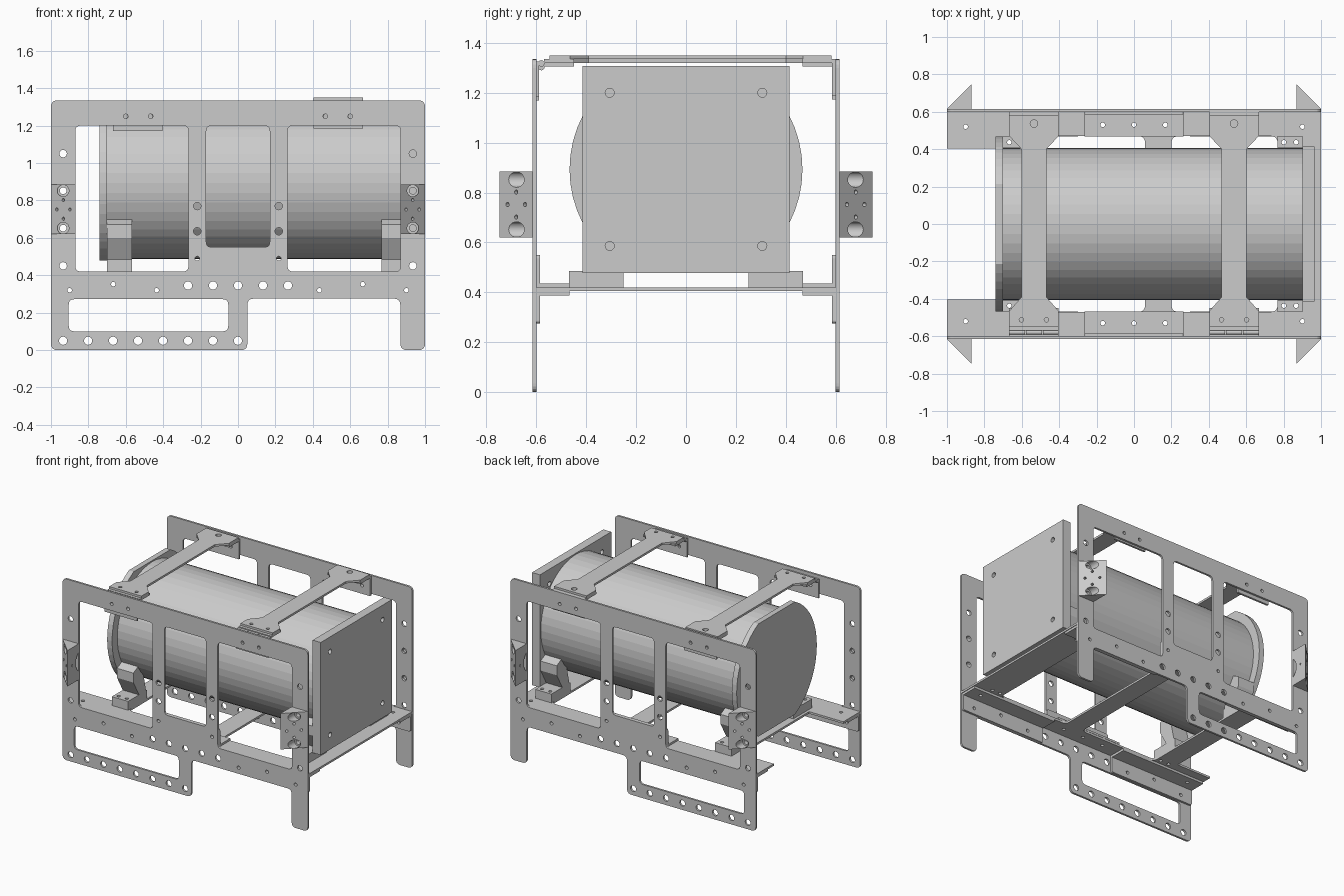
import bpy, bmesh, math
from mathutils import Matrix, Vector

if "Cube" in bpy.data.objects:
    bpy.data.objects.remove(bpy.data.objects["Cube"])

XY = Matrix.Identity(3)
XZ = Matrix(((1, 0, 0), (0, 0, 1), (0, 1, 0)))    # profile in x,z, thickness along y
YZ = Matrix(((0, 0, 1), (1, 0, 0), (0, 1, 0)))    # profile in y,z, thickness along x


def rounded(pts, r, n=5):
    out = []
    for i, p in enumerate(pts):
        p = Vector(p)
        a = (Vector(pts[i - 1]) - p).normalized()
        b = (Vector(pts[(i + 1) % len(pts)]) - p).normalized()
        out += [p + a * r * (1 - k / n) ** 2 + b * r * (k / n) ** 2 for k in range(n + 1)]
    return out


def rect(x0, x1, y0, y1, r=0):
    pts = [(x0, y0), (x1, y0), (x1, y1), (x0, y1)]
    return rounded(pts, r) if r else pts


def hole(x, y, r=0.012, n=16):
    return [(x + r * math.cos(2 * math.pi * k / n), y + r * math.sin(2 * math.pi * k / n)) for k in range(n)]


def holes(points, r=0.012):
    return [hole(x, y, r) for x, y in points]


def mirror(ob, x=False, y=True):
    m = ob.modifiers.new("mirror", 'MIRROR')
    m.use_axis = (x, y, False)
    m.use_mirror_merge = False


def plate(name, outer, cuts, lo, hi, axes, mir=False):
    """Flat sheet with holes, between lo and hi along its thickness axis."""
    cu = bpy.data.curves.new(name, 'CURVE')
    cu.dimensions, cu.fill_mode, cu.extrude = '2D', 'BOTH', (hi - lo) / 2
    for loop in [outer] + cuts:
        sp = cu.splines.new('POLY')
        sp.points.add(len(loop) - 1)
        for q, c in zip(sp.points, loop):
            q.co = (c[0], c[1], 0, 1)
        sp.use_cyclic_u = True
    tmp = bpy.data.objects.new(name + "_tmp", cu)
    bpy.context.scene.collection.objects.link(tmp)
    dg = bpy.context.evaluated_depsgraph_get()
    me = bpy.data.meshes.new_from_object(tmp.evaluated_get(dg))
    bpy.data.objects.remove(tmp)
    me.transform(Matrix.Translation(axes @ Vector((0, 0, (lo + hi) / 2))) @ axes.to_4x4())
    bm = bmesh.new()
    bm.from_mesh(me)
    bmesh.ops.remove_doubles(bm, verts=bm.verts, dist=1e-5)
    bmesh.ops.recalc_face_normals(bm, faces=bm.faces)
    bm.to_mesh(me)
    bm.free()
    for p in me.polygons:
        p.use_smooth = False
    ob = bpy.data.objects.new(name, me)
    bpy.context.scene.collection.objects.link(ob)
    if mir:
        mirror(ob)
    return ob


def rod(name, a, b, r, n=24):
    a, b = Vector(a), Vector(b)
    bpy.ops.mesh.primitive_cylinder_add(vertices=n, radius=r, depth=(b - a).length, location=(a + b) / 2,
                                        rotation=(b - a).to_track_quat('Z', 'Y').to_euler())
    bpy.context.object.name = name
    return bpy.context.object


# Side plates: frame with windows, lower slot and bolt holes
outline = rounded([(-1, 0), (0.05, 0), (0.05, 0.275), (0.868, 0.275), (0.868, 0), (1, 0), (1, 1.335), (-1, 1.335)], 0.035)
low_holes = [(s * x, z) for s in (-1, 1) for x, z in ((0.9, 0.32), (0.435, 0.32), (0.667, 0.352))]
side_cuts = [rect(-0.87, -0.265, 0.42, 1.2, 0.03), rect(-0.17, 0.17, 0.55, 1.2, 0.03),
             rect(0.265, 0.87, 0.42, 1.2, 0.03), rect(-0.905, -0.052, 0.1, 0.272, 0.03)]
side_cuts += holes([(-0.935 + 0.1335 * i, 0.05) for i in range(8)], 0.022)
side_cuts += holes([(0.1335 * i, 0.345) for i in range(-2, 3)], 0.022)
side_cuts += holes([(s * 0.935, z) for s in (-1, 1) for z in (0.45, 0.65, 0.85, 1.05)], 0.02)
side_cuts += holes([(s * 0.218, z) for s in (-1, 1) for z in (0.635, 0.77)], 0.02)
side_cuts += holes(low_holes)
side_cuts += holes([(s * x, z) for s in (-1, 1) for x, z in ((0.6, 1.25), (0.467, 1.25), (0.218, 0.49))])
plate("side_plate", outline, side_cuts, 0.6, 0.615, XZ, True)

# Base plate with cross bars
wing_holes = [(x, s * 0.52) for x in (-0.9, 0.9) for s in (-1, 1)]
mid_holes = [(x, s * 0.53) for x in (-0.167, 0, 0.167) for s in (-1, 1)]
feet = ((-0.7, -0.567), (0.768, 0.9))
foot_holes = [(x, 0.437) for f in feet for x in (f[0] + 0.033, f[1] - 0.033)]
base = [(-1, -0.6), (1, -0.6), (1, 0.6), (-1, 0.6), (-1, 0.405), (-0.72, 0.405), (-0.72, -0.405), (-1, -0.405)]
plate("base_plate", base, [rect(-0.567, 0.06, -0.47, 0.47, 0.04), rect(0.2, 0.768, -0.47, 0.47, 0.04)]
      + holes(wing_holes + mid_holes + foot_holes + [(x, -y) for x, y in foot_holes]), 0.405, 0.42, XY)

# Angle rails: lower ones outside, upper one in the middle
plate("upper_rail_flange", rect(-0.265, 0.265, 0.468, 0.6), holes([p for p in mid_holes if p[1] > 0]),
      0.42, 0.435, XY, True)
plate("upper_rail_web", rounded(rect(-0.265, 0.265, 0.42, 0.55), 0.015),
      holes([(-0.218, 0.49), (0.218, 0.49)]), 0.585, 0.6, XZ, True)
for s, tag in ((-1, "left"), (1, "right")):
    x0, x1 = sorted((s * 0.3, s * 0.995))
    plate(tag + "_lower_rail_flange", rect(x0, x1, 0.468, 0.6), [hole(s * 0.9, 0.52)], 0.388, 0.405, XY, True)
    plate(tag + "_lower_rail_web", rounded(rect(x0, x1, 0.275, 0.4), 0.015),
          holes([p for p in low_holes if p[0] * s > 0]), 0.585, 0.6, XZ, True)

# Drum body, flat-sided end flange, square face plate
CZ = 0.893
rod("drum", (-0.7, 0, CZ), (0.9, 0, CZ), 0.406, 48)
lim = math.asin(0.415 / 0.467)
arc = [(side * 0.467 * math.cos(t), CZ + side * 0.467 * math.sin(t))
       for side in (1, -1) for t in [-lim + 2 * lim * k / 18 for k in range(19)]]
plate("end_flange", arc, [], -0.74, -0.7, YZ)
plate("face_plate", rect(-0.415, 0.415, 0.478, 1.308),
      holes([(s * 0.306, z) for s in (-1, 1) for z in (0.586, 1.2)], 0.018), 0.9, 0.965, YZ)

# Drum feet and cradle blocks
for x0, x1 in feet:
    plate("drum_foot", rect(x0, x1, 0.25, 0.47), holes([(x0 + 0.033, 0.437), (x1 - 0.033, 0.437)]), 0.42, 0.485, XY, True)
    plate("cradle_block", [(0.26, 0.48), (0.34, 0.48), (0.408, 0.6), (0.408, 0.67), (0.35, 0.7), (0.3, 0.65)],
          [], x0, x1, YZ, True)

# Top straps with rear angle brackets and front hinges (the left set sits lower)
for cx, z, tag in ((-0.535, 1.32, "left"), (0.535, 1.335, "right")):
    half = [(0.132, -0.548), (0.132, -0.465), (0.066, -0.39), (0.066, 0.4), (0.132, 0.47), (0.132, 0.583)]
    pts = [(cx + x, y) for x, y in half] + [(cx - x, y) for x, y in reversed(half)]
    front = holes([(cx - 0.067, -0.512), (cx + 0.067, -0.512)])
    bolts = holes([(cx - 0.066, 1.25), (cx + 0.066, 1.25)])
    x0, x1 = cx - 0.132, cx + 0.132
    plate(tag + "_strap", pts, front + [hole(cx, 0.537, 0.02)], z, z + 0.015, XY)
    plate(tag + "_rear_bracket_flange", rect(x0, x1, 0.468, 0.6), [hole(cx, 0.537, 0.02)], z - 0.015, z, XY)
    plate(tag + "_rear_bracket_web", rect(x0, x1, z - 0.147, z), bolts, 0.585, 0.6, XZ)
    plate(tag + "_hinge_top_leaf", rect(x0, x1, -0.57, -0.45), front, z - 0.015, z, XY)
    plate(tag + "_hinge_side_leaf", rect(x0, x1, z - 0.15, z - 0.01), bolts, -0.6, -0.59, XZ)
    for k in range(3):
        rod(tag + "_hinge_knuckle", (x0 + 0.09 * k, -0.58, z - 0.017), (x0 + 0.09 * k + 0.084, -0.58, z - 0.017), 0.013, 12)

# Corner wedges with counterbored bolts, small holes and an inner pocket
wedge = plate("corner_wedge", [(0.868, 0.615), (1.0, 0.615), (0.868, 0.747)], [], 0.62, 0.885, XY)
cutters = [rod("cutter", (0.868, 0.56, 0.752), (0.925, 0.56, 0.752), 0.09)]
cutters[0].location.x -= 0.01
for z in (0.652, 0.852):
    cutters.append(rod("cutter", (0.935, 0.635, z), (0.935, 0.8, z), 0.031))
    cutters.append(rod("cutter", (0.935, 0.6, z), (0.935, 0.7, z), 0.018))
for d, z in ((0, 0.802), (0, 0.702), (-0.035, 0.752), (0.035, 0.752)):
    m = Vector((0.934 - d, 0.681 + d, z))
    v = Vector((0.03, 0.03, 0))
    cutters.append(rod("cutter", m - v, m + v, 0.009, 12))
for c in cutters:
    b = wedge.modifiers.new("cut", 'BOOLEAN')
    b.operation, b.solver, b.object = 'DIFFERENCE', 'EXACT', c
    c.hide_render = True
bpy.context.view_layer.update()
wedge_mesh = bpy.data.meshes.new_from_object(wedge.evaluated_get(bpy.context.evaluated_depsgraph_get()))
wedge.modifiers.clear()
wedge.data = wedge_mesh
for c in cutters:
    bpy.data.objects.remove(c)
mirror(wedge, True, True)
